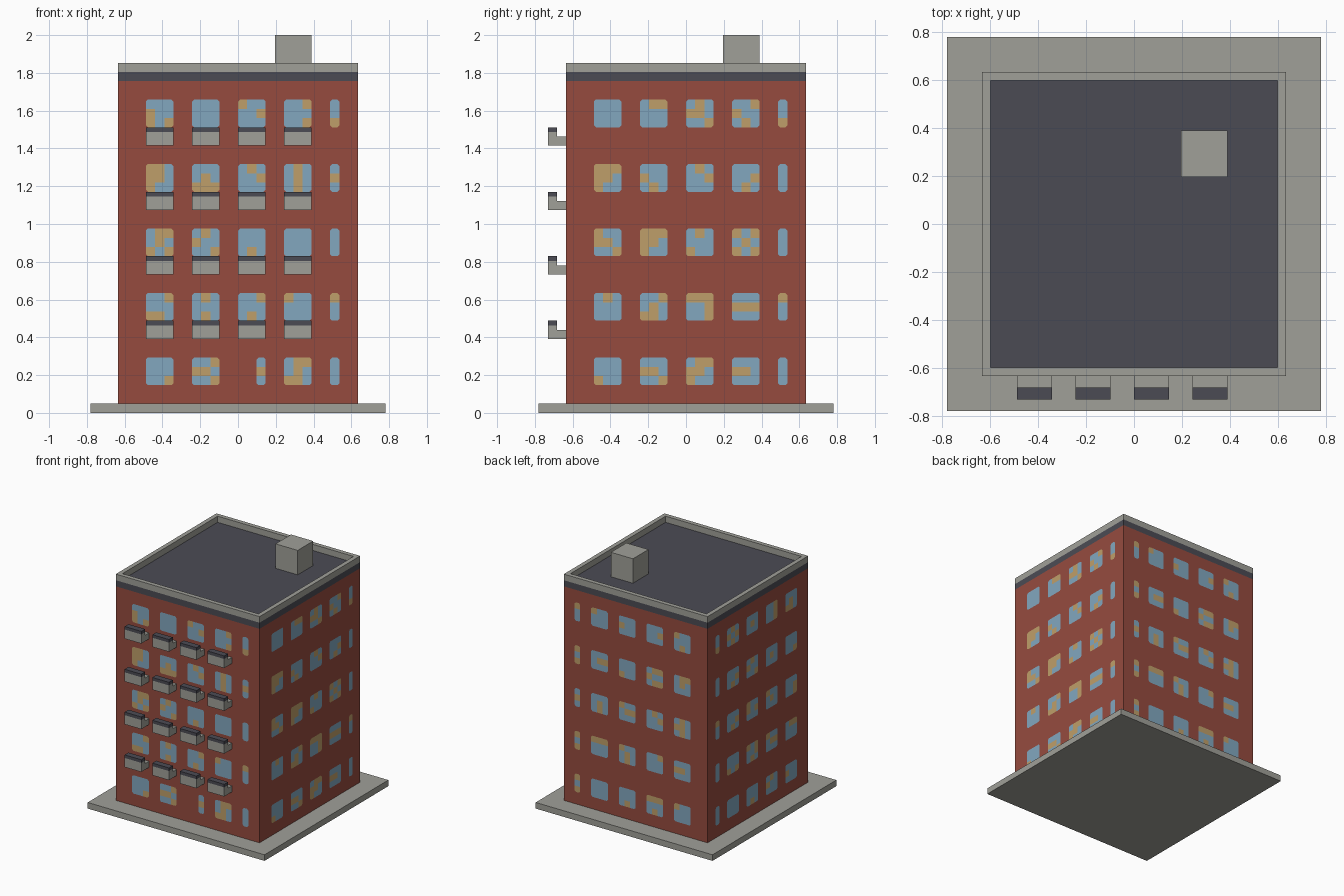
import bpy, bmesh, random
from mathutils import Vector

if "Cube" in bpy.data.objects:
    bpy.data.objects.remove(bpy.data.objects["Cube"])

random.seed(7)
U = 2 / 41  # everything sits on a grid of this cell size


def material(name, rgb):
    linear = [((c / 255 + 0.055) / 1.055) ** 2.4 for c in rgb] + [1]
    m = bpy.data.materials.new(name)
    m.use_nodes = True
    m.diffuse_color = linear
    m.node_tree.nodes["Principled BSDF"].inputs["Base Color"].default_value = linear
    return m


brick = material("red brick", (150, 75, 63))
concrete = material("concrete", (160, 160, 153))
slate = material("dark slate", (75, 75, 84))
glass = material("blue glass", (130, 167, 191))
lit = material("lit pane", (191, 159, 106))


def finish(name, bm, mats):
    mesh = bpy.data.meshes.new(name)
    bm.to_mesh(mesh)
    bm.free()
    for m in mats:
        mesh.materials.append(m)
    ob = bpy.data.objects.new(name, mesh)
    bpy.context.collection.objects.link(ob)
    return ob


def box_mesh(lo, hi):
    bm = bmesh.new()
    bmesh.ops.create_cube(bm, size=1)
    lo, hi = Vector(lo) * U, Vector(hi) * U
    for v in bm.verts:
        v.co = [a if c < 0 else b for c, a, b in zip(v.co, lo, hi)]
    return bm


def box(name, lo, hi, mat):
    return finish(name, box_mesh(lo, hi), [mat])


# Main masses
box("ground_slab", (-16, -16, 0), (16, 16, 1), concrete)
box("brick_body", (-13, -13, 1), (13, 13, 36), brick)
box("roof_deck", (-13, -13, 36), (13, 13, 37), slate)
box("roof_vent", (4, 4, 37), (8, 8, 41), concrete)

# Parapet: a box opened through the middle
bm = box_mesh((-13, -13, 37), (13, 13, 38))
bm.normal_update()
bottom = [f for f in bm.faces if f.normal.z < -0.5]
top = [f for f in bm.faces if f.normal.z > 0.5]
bmesh.ops.delete(bm, geom=bottom, context="FACES_ONLY")
bmesh.ops.inset_region(bm, faces=top, thickness=U)
well = bmesh.ops.extrude_discrete_faces(bm, faces=top)["faces"]
bmesh.ops.translate(bm, verts=well[0].verts, vec=(0, 0, -U))
bmesh.ops.delete(bm, geom=well, context="FACES")
finish("parapet", bm, [concrete])

# Balconies: slab, front panel and dark rail
for floor in range(4):
    z = 8 + 7 * floor
    for col in range(4):
        x = -10 + 5 * col
        tag = f"_{floor + 1}_{col + 1}"
        box("balcony_slab" + tag, (x, -15, z), (x + 3, -13, z + 1), concrete)
        box("balcony_panel" + tag, (x, -15, z + 1), (x + 3, -14, z + 1.5), concrete)
        box("balcony_rail" + tag, (x, -15, z + 1.5), (x + 3, -14, z + 2), slate)

# Panes from top floor down, three lines a floor: o lit, . blue, space wall
FRONT = [
    "......o....o.", "o.......o....", "o.o........oo",
    "oo.....o..o..", "oo..o...o.o.o", "o..ooo....o..",
    ".oo.o........", ".o.o.........", "o.o..o.o.....",
    "..o.o...oo..o", ".............", "oo..o..o.....",
    ".....o  ..oo.", "...oo.  o.o..", "..o..o  .oo..",
]
SIDE = [
    "....oo.o...o.", "......oo.o...", "........o.o.o",
    "ooo....o.....", "oo.o....o..o.", "o...o.....o..",
    "o..ooo.o.o.o.", "oo.oo.....o..", "..oo..o..o.o.",
    ".o...oooo...o", "....o...oooo.", "...oo...o....",
    ".......oo....", "...oo.oo.oo..", "o....oo......",
]


def random_panes():
    return ["".join(random.choice("...o") for _ in range(13)) for _ in range(15)]


CHAMFER = 0.22


def windows(name, art, place, outward):
    """Flat panes on one wall; outer corners of each window are clipped."""
    bm = bmesh.new()
    cells = {}
    for r, line in enumerate(art):
        for c, ch in enumerate(line):
            if ch != " ":
                key = (-10 + 5 * (c // 3) + c % 3, 33 - 7 * (r // 3) - r % 3)
                cells[key] = ch
    for (u, z), ch in cells.items():
        points = []
        for su, sz in ((-1, -1), (1, -1), (1, 1), (-1, 1)):
            cu, cz = u + (su > 0), z + (sz > 0)
            if (u + su, z) in cells or (u, z + sz) in cells:
                points.append((cu, cz))
            else:
                pair = [(cu - su * CHAMFER, cz), (cu, cz - sz * CHAMFER)]
                points += pair if su * sz < 0 else pair[::-1]
                if su * sz < 0:
                    points[-2:] = pair
        face = bm.faces.new([bm.verts.new(Vector(place(*p)) * U) for p in points])
        face.material_index = int(ch == "o")
        face.normal_update()
        if face.normal.dot(Vector(outward)) < 0:
            face.normal_flip()
    bmesh.ops.remove_doubles(bm, verts=bm.verts, dist=U / 100)
    finish(name, bm, [glass, lit])


D = 13.06  # just proud of the wall
windows("front_windows", FRONT, lambda u, z: (u, -D, z), (0, -1, 0))
windows("left_windows", SIDE, lambda u, z: (D, u, z), (1, 0, 0))
windows("back_windows", random_panes(), lambda u, z: (u, D, z), (0, 1, 0))
windows("right_windows", random_panes(), lambda u, z: (-D, u, z), (-1, 0, 0))
